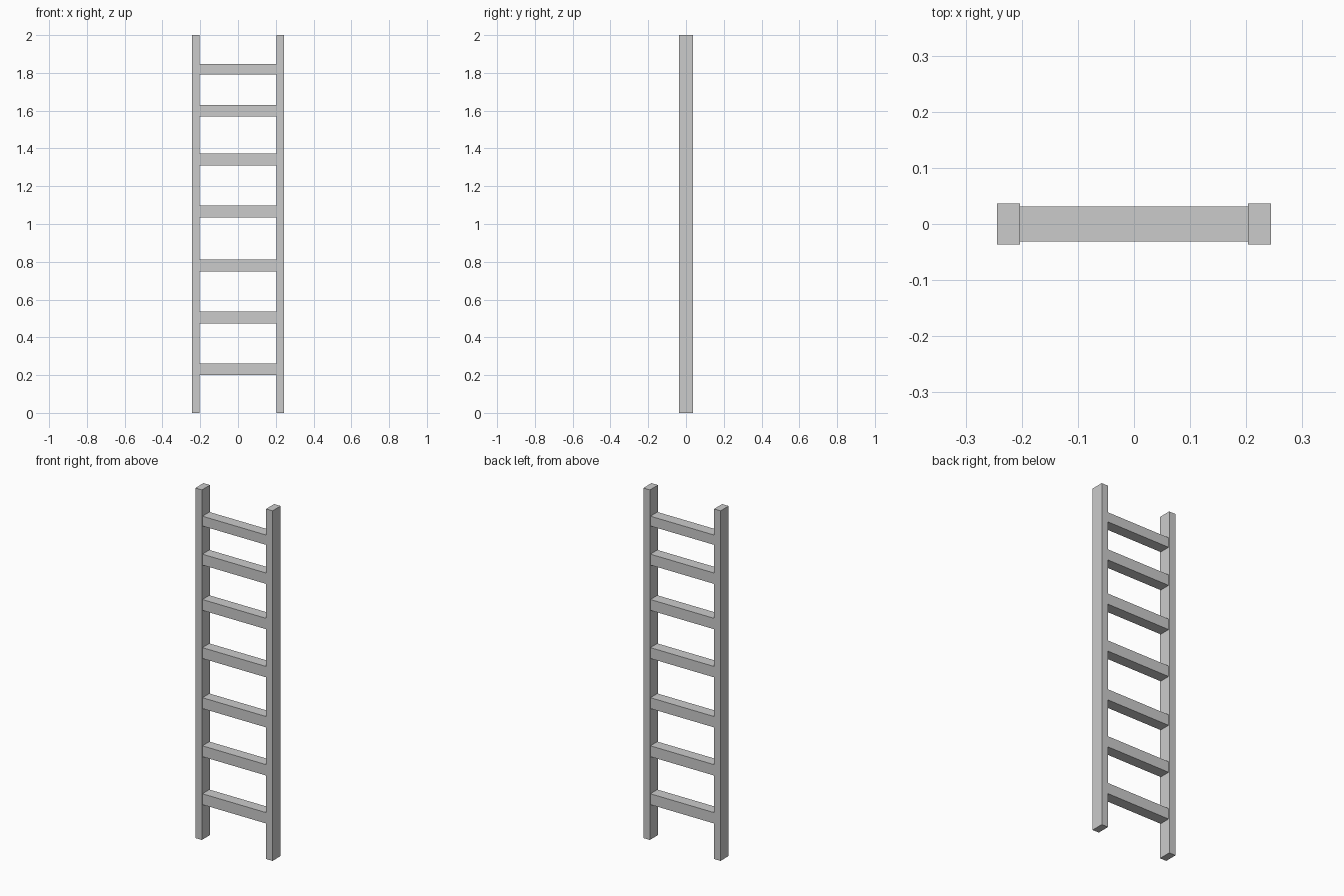
import bpy

if "Cube" in bpy.data.objects:
    bpy.data.objects.remove(bpy.data.objects["Cube"])


def box(name, x, z, size):
    bpy.ops.mesh.primitive_cube_add(size=1, location=(x, 0, z))
    ob = bpy.context.object
    ob.name = name
    ob.scale = size
    bpy.ops.object.transform_apply(location=False, rotation=False, scale=True)
    return ob


# Side rails
RAIL_OUT, RAIL_IN = 0.244, 0.203
for side, sx in (("left", -1), ("right", 1)):
    box(f"{side}_rail", sx * (RAIL_OUT + RAIL_IN) / 2, 1.0,
        (RAIL_OUT - RAIL_IN, 0.073, 2.0))

# Rungs between the rails (centre heights, slightly uneven spacing)
for i, z in enumerate((0.231, 0.505, 0.78, 1.066, 1.341, 1.60, 1.82), 1):
    height = 0.056 if i == 7 else 0.062
    box(f"rung_{i}", 0, z, (2 * RAIL_IN, 0.063, height))
